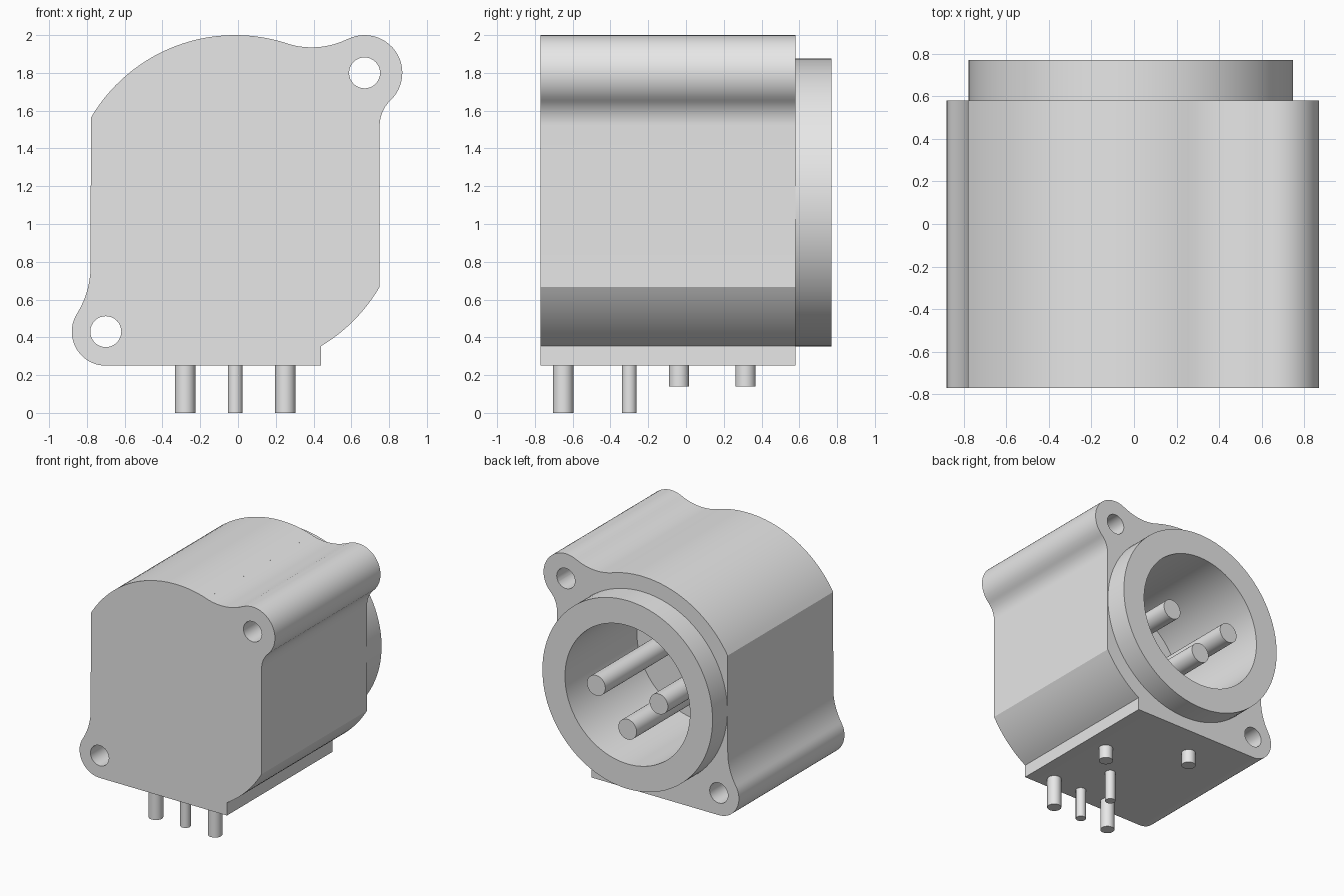
import bpy, bmesh, math
from mathutils import Vector

cube = bpy.data.objects.get("Cube")
if cube:
    bpy.data.objects.remove(cube, do_unlink=True)

# Single grey material
grey = bpy.data.materials.new("plain grey")
grey.use_nodes = True
grey.diffuse_color = (0.8, 0.8, 0.8, 1)
grey.node_tree.nodes["Principled BSDF"].inputs["Base Color"].default_value = (0.8, 0.8, 0.8, 1)

FRONT, BACK, RIM = -0.77, 0.58, 0.77      # depth stations along y
CX, CZ, R = -0.015, 1.114, 0.886          # axis and radius of the round housing
LUG_TOP = (0.67, 1.80)
LUG_LOW = (-0.70, 0.43)


def arc(cx, cz, r, a0, a1, n):
    """Points on an arc in the xz plane, angles in degrees."""
    angles = [math.radians(a0 + (a1 - a0) * i / n) for i in range(n + 1)]
    return [(cx + r * math.cos(a), cz + r * math.sin(a)) for a in angles]


def finish(name, bm):
    bmesh.ops.remove_doubles(bm, verts=bm.verts, dist=0.0005)
    bmesh.ops.recalc_face_normals(bm, faces=bm.faces)
    mesh = bpy.data.meshes.new(name)
    bm.to_mesh(mesh)
    bm.free()
    mesh.materials.append(grey)
    obj = bpy.data.objects.new(name, mesh)
    bpy.context.collection.objects.link(obj)
    return obj


def prism(name, points, y0, y1):
    """Extrude an xz outline along y."""
    bm = bmesh.new()
    face = bm.faces.new([bm.verts.new((x, y0, z)) for x, z in points])
    ext = bmesh.ops.extrude_face_region(bm, geom=[face])["geom"]
    verts = [v for v in ext if isinstance(v, bmesh.types.BMVert)]
    bmesh.ops.translate(bm, verts=verts, vec=(0, y1 - y0, 0))
    return finish(name, bm)


def rod(name, start, end, r, n=32):
    """Cylinder between two points."""
    a, b = Vector(start), Vector(end)
    bm = bmesh.new()
    bmesh.ops.create_cone(bm, cap_ends=True, segments=n, radius1=r, radius2=r,
                          depth=(b - a).length)
    bm.transform((b - a).to_track_quat('Z', 'Y').to_matrix().to_4x4())
    bmesh.ops.translate(bm, verts=bm.verts, vec=(a + b) / 2)
    return finish(name, bm)


def select_only(obj):
    bpy.ops.object.select_all(action='DESELECT')
    obj.select_set(True)
    bpy.context.view_layer.objects.active = obj


def combine(obj, tool, operation):
    tool.hide_render = True
    mod = obj.modifiers.new(tool.name, 'BOOLEAN')
    mod.operation = operation
    mod.solver = 'EXACT'
    mod.object = tool
    select_only(obj)
    bpy.ops.object.modifier_apply(modifier=mod.name)
    bpy.data.objects.remove(tool, do_unlink=True)


def smooth(obj):
    select_only(obj)
    bpy.ops.object.shade_smooth_by_angle(angle=math.radians(20))


# Housing outline, clockwise from the upper left corner
outline = (
    arc(CX, CZ, R, 149.6, 72.05, 28)              # round top
    + arc(0.39, 2.365, 0.43, -108, -63.8, 10)     # fillet into top lug
    + arc(*LUG_TOP, 0.2, 116.4, -46.4, 24)        # top lug
    + arc(0.937, 1.52, 0.187, 133.6, 180, 10)     # fillet into side wall
    + arc(CX, CZ, R, -30.4, -59.1, 12)            # round lower corner
    + [(0.44, 0.25)]                              # step down to flat base
    + arc(*LUG_LOW, 0.18, -90, -211.9, 20)        # low lug
    + arc(-1.2625, 0.78, 0.4825, -31.9, 0, 10)    # fillet into side wall
)
housing = prism("housing", outline, FRONT, BACK)

# Raised rim, socket cavity and screw holes
combine(housing, rod("rim", (CX, 0.4, CZ), (CX, RIM, CZ), 0.762, 96), 'UNION')
combine(housing, rod("cavity_cutter", (CX, -0.15, CZ), (CX, 1, CZ), 0.56, 96), 'DIFFERENCE')
for x, z in (LUG_TOP, LUG_LOW):
    combine(housing, rod("hole_cutter", (x, -1, z), (x, 1, z), 0.082), 'DIFFERENCE')
smooth(housing)

# Contact pins inside the socket, flush with the rim
for name, dx, dz in (("left", 0.28, 0), ("right", -0.28, 0), ("lower", 0, -0.28)):
    smooth(rod(name + "_contact_pin", (CX + dx, -0.2, CZ + dz),
               (CX + dx, RIM, CZ + dz), 0.082))

# Legs under the base: x, y, radius, foot height
legs = {
    "left_solder_leg": (0.25, -0.65, 0.054, 0),
    "right_solder_leg": (-0.28, -0.65, 0.054, 0),
    "middle_solder_leg": (CX, -0.65, 0.039, 0),
    "inner_solder_leg": (CX, -0.30, 0.039, 0),
    "left_locating_peg": (0.25, -0.037, 0.054, 0.14),
    "right_locating_peg": (-0.28, 0.315, 0.054, 0.14),
}
for name, (x, y, r, foot) in legs.items():
    smooth(rod(name, (x, y, foot), (x, y, 0.3), r, 24))
